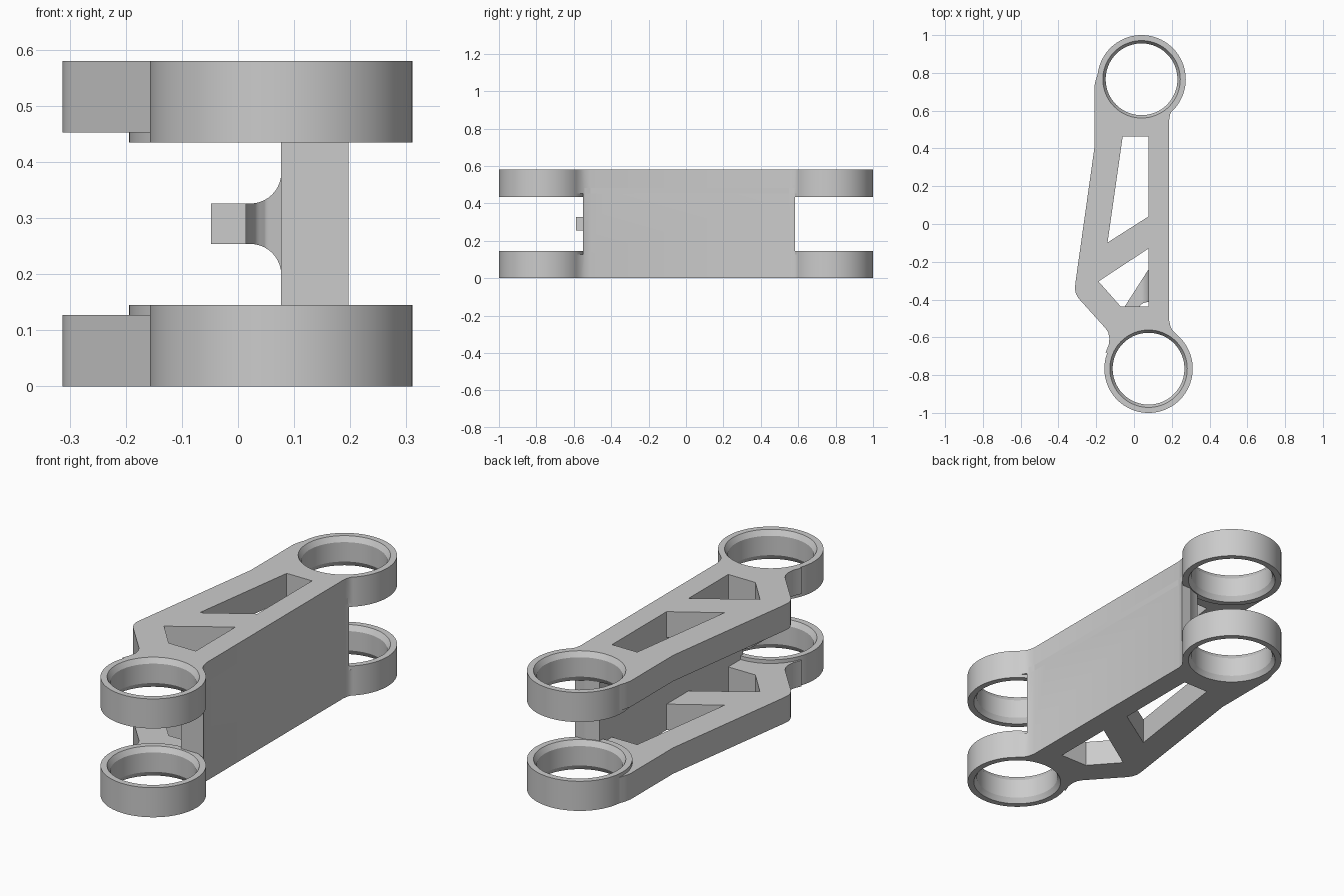
import bpy, bmesh
from math import cos, sin, pi, radians

cube = bpy.data.objects.get("Cube")
if cube:
    bpy.data.objects.remove(cube)

HEIGHT, PLATE, RING = 0.58, 0.127, 0.145
RING_R, CHAMFER_R, BORE_R, CHAMFER = 0.234, 0.205, 0.19, 0.025
BACK, FRONT = (0.04, 0.766), (0.077, -0.766)
WALL_X = 0.077

metal = bpy.data.materials.new("grey metal")
metal.use_nodes = True
GREY = (0.6, 0.6, 0.6, 1)
metal.diffuse_color = GREY
metal.node_tree.nodes["Principled BSDF"].inputs["Base Color"].default_value = GREY


def make(name, bm):
    bmesh.ops.recalc_face_normals(bm, faces=bm.faces)
    mesh = bpy.data.meshes.new(name)
    bm.to_mesh(mesh)
    bm.free()
    mesh.materials.append(metal)
    ob = bpy.data.objects.new(name, mesh)
    bpy.context.collection.objects.link(ob)
    return ob


def prism(name, points, lo, hi, axis="z"):
    """Extrude a flat outline along z (xy outline) or along y (xz outline)."""
    bm = bmesh.new()
    place = (lambda a, b, h: (a, b, h)) if axis == "z" else (lambda a, b, h: (a, h, b))
    rings = [[bm.verts.new(place(a, b, h)) for a, b in points] for h in (lo, hi)]
    bm.faces.new(rings[0])
    bm.faces.new(rings[1])
    for i in range(len(points)):
        j = (i + 1) % len(points)
        bm.faces.new((rings[0][i], rings[0][j], rings[1][j], rings[1][i]))
    return make(name, bm)


def lathe(name, centre, profile, n=96):
    """Closed solid of revolution from (radius, z) pairs."""
    bm = bmesh.new()
    loops = [[bm.verts.new((centre[0] + r * cos(2 * pi * i / n),
                            centre[1] + r * sin(2 * pi * i / n), z))
              for i in range(n)] for r, z in profile]
    bm.faces.new(loops[0])
    bm.faces.new(loops[-1])
    for a, b in zip(loops, loops[1:]):
        for i in range(n):
            j = (i + 1) % n
            bm.faces.new((a[i], a[j], b[j], b[i]))
    return make(name, bm)


def combine(target, other, operation):
    """Apply a boolean and remove the second solid."""
    mod = target.modifiers.new(operation, "BOOLEAN")
    mod.operation, mod.solver, mod.object = operation, "EXACT", other
    bpy.context.view_layer.update()
    evaluated = target.evaluated_get(bpy.context.evaluated_depsgraph_get())
    mesh = bpy.data.meshes.new_from_object(evaluated)
    target.modifiers.clear()
    target.data = mesh
    bpy.data.objects.remove(other)


def box(name, x0, x1, y0, y1, z0, z1):
    return prism(name, [(x0, y0), (x1, y0), (x1, y1), (x0, y1)], z0, z1)


# Plan outline of the arm, running into both ring centres
outline = [FRONT, (0.225, -0.585), (0.205, -0.565), (0.193, -0.543), (0.186, -0.51),
           (0.186, 0.55), (0.191, 0.58), (0.2, 0.597), (0.215, 0.613), BACK,
           (-0.193, 0.79), (-0.202, 0.765), (-0.21, 0.73), (-0.21, 0.4),
           (-0.31, -0.31), (-0.313, -0.345), (-0.307, -0.37), (-0.294, -0.393),
           (-0.15, -0.553), (-0.136, -0.575), (-0.13, -0.605), (-0.134, -0.64),
           (-0.15, -0.68)]
windows = [[(-0.06, 0.463), (WALL_X, 0.463), (WALL_X, 0.04), (-0.14, -0.098)],
           [(WALL_X, -0.13), (WALL_X, -0.437), (-0.07, -0.437), (-0.188, -0.304)]]


def plate(name, z0, z1, ring_z0, ring_z1):
    """Flat arm plate with an eye at each end and two lightening windows."""
    ob = prism(name, outline, z0, z1)
    for c in (BACK, FRONT):
        combine(ob, lathe("eye", c, [(RING_R, ring_z0), (RING_R, ring_z1)]), "UNION")
    for c in (BACK, FRONT):
        flare = CHAMFER_R + (CHAMFER_R - BORE_R)
        bore = [(flare, ring_z0 - CHAMFER), (BORE_R, ring_z0 + CHAMFER),
                (BORE_R, ring_z1 - CHAMFER), (flare, ring_z1 + CHAMFER)]
        combine(ob, lathe("bore", c, bore), "DIFFERENCE")
    for w in windows:
        combine(ob, prism("window", w, z0 - 0.1, z1 + 0.1), "DIFFERENCE")
    return ob


arm = plate("suspension_arm", 0, PLATE, 0, RING)
upper = plate("upper_plate", HEIGHT - PLATE, HEIGHT, HEIGHT - RING, HEIGHT)

# Upright side wall joining the plates
wall = prism("side_wall", outline, PLATE - 0.03, HEIGHT - PLATE + 0.03)
combine(wall, box("wall_limits", WALL_X, 0.4, -0.55, 0.583, 0, HEIGHT), "INTERSECT")
for c in (BACK, FRONT):
    combine(wall, lathe("wall_bore", c, [(CHAMFER_R + 0.005, -0.1), (CHAMFER_R + 0.005, 0.7)]),
            "DIFFERENCE")

# Stop tab: plan shape crossed with a section that flares into the wall
plan = [(0.1, -0.205), (WALL_X, -0.24), (-0.048, -0.435), (-0.048, -0.588),
        (0.014, -0.588), (0.016, -0.47), (0.022, -0.45), (0.034, -0.43),
        (0.05, -0.418), (WALL_X, -0.412), (0.1, -0.412)]
mid, half, fillet = HEIGHT / 2, 0.036, 0.055
arc = [(WALL_X - fillet + fillet * sin(t * pi / 20), half + fillet * (1 - cos(t * pi / 20)))
       for t in range(11)]
side = [(-0.1, half)] + arc + [(0.11, half + fillet)]
section = [(x, mid + h) for x, h in side] + [(x, mid - h) for x, h in reversed(side)]
tab = prism("stop_tab", plan, 0.15, 0.43)
combine(tab, prism("tab_section", section, -0.7, 0, "y"), "INTERSECT")

for part in (wall, upper, tab):
    combine(arm, part, "UNION")

# Smooth the round surfaces, keep the edges sharp
bpy.ops.object.select_all(action="DESELECT")
arm.select_set(True)
bpy.context.view_layer.objects.active = arm
bpy.ops.object.shade_smooth_by_angle(angle=radians(25))
